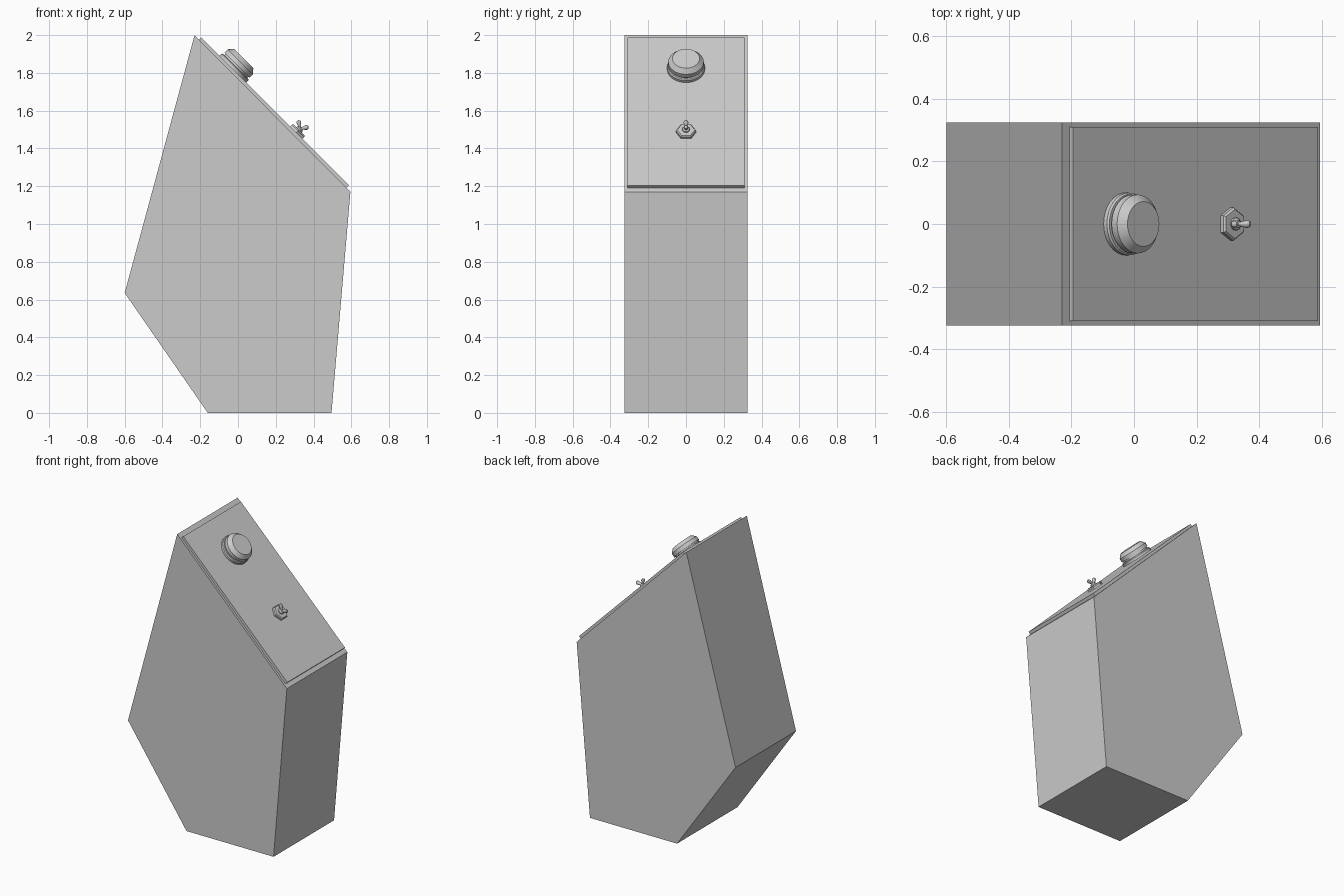
import bpy, bmesh, math
from mathutils import Matrix, Vector

if "Cube" in bpy.data.objects:
    bpy.data.objects.remove(bpy.data.objects["Cube"])

PLANE = 1.793  # outer face of the sloped panel: x + z = PLANE


def finish(bm, name, smooth=False):
    bmesh.ops.recalc_face_normals(bm, faces=bm.faces[:])
    me = bpy.data.meshes.new(name)
    bm.to_mesh(me)
    bm.free()
    ob = bpy.data.objects.new(name, me)
    bpy.context.collection.objects.link(ob)
    if smooth:
        bpy.ops.object.select_all(action='DESELECT')
        ob.select_set(True)
        bpy.context.view_layer.objects.active = ob
        bpy.ops.object.shade_smooth_by_angle(angle=math.radians(30))
    return ob


def prism(name, pts, half):
    bm = bmesh.new()
    face = bm.faces.new([bm.verts.new((x, -half, z)) for x, z in pts])
    ext = bmesh.ops.extrude_face_region(bm, geom=[face])
    vs = [g for g in ext['geom'] if isinstance(g, bmesh.types.BMVert)]
    bmesh.ops.translate(bm, verts=vs, vec=(0, 2 * half, 0))
    return finish(bm, name)


def lathe(name, profile, sides, x, z, angle, smooth=True, turn=0.0):
    """Revolve (radius, height) rings; axis tilts from vertical towards +x."""
    mat = (Matrix.Translation((x, 0, z)) @ Matrix.Rotation(math.radians(angle), 4, 'Y')
           @ Matrix.Rotation(turn, 4, 'Z'))
    bm = bmesh.new()
    rings = []
    for r, h in profile:
        rings.append([bm.verts.new(mat @ Vector((r * math.cos(2 * math.pi * i / sides),
                                                 r * math.sin(2 * math.pi * i / sides), h)))
                      for i in range(sides)])
    for a, b in zip(rings, rings[1:]):
        for i in range(sides):
            j = (i + 1) % sides
            bm.faces.new((a[i], a[j], b[j], b[i]))
    bm.faces.new(rings[0])
    bm.faces.new(rings[-1])
    return finish(bm, name, smooth)


# five-sided cabinet body
prism("cabinet", [(-0.23, 2.0), (0.595, 1.17), (0.495, 0), (-0.16, 0), (-0.6, 0.635)], 0.325)

# thin panel lying on the sloped face
t = 0.016
prism("control_panel", [(-0.195, PLANE + 0.195), (0.588, PLANE - 0.588),
                        (0.588 - t, PLANE - 0.588 - t), (-0.195 - t, PLANE + 0.195 - t)], 0.31)

# round push button with a collar and a bevelled cap
bx = -0.0265
lathe("button", [(0.1, -0.01), (0.1, 0.015), (0.095, 0.021), (0.086, 0.021), (0.086, 0.03),
                 (0.094, 0.03), (0.094, 0.055), (0.072, 0.08)], 32, bx, PLANE - bx, 45)

# hex nut and threaded collar of the switch
sx = 0.309
lathe("switch_nut", [(0.053, -0.01), (0.053, 0.013), (0.047, 0.02)], 6, sx, PLANE - sx, 45,
      smooth=False, turn=math.pi / 2)
lathe("switch_collar", [(0.02, 0.01), (0.02, 0.027), (0.012, 0.034)], 16, sx, PLANE - sx, 45)

# two prongs spreading from the collar
jx, jz = sx + 0.02, PLANE - sx + 0.02
prong = [(0.007, -0.006), (0.007, 0.012), (0.012, 0.03), (0.0125, 0.036), (0.009, 0.043), (0.003, 0.046)]
for name, ang in (("upper_prong", -12), ("lower_prong", 78 + 24 - 0)):
    # mirrored about the 45 degree panel normal
    ang = -12 if name == "upper_prong" else 90 - 12
    lathe(name, prong, 12, jx, jz, ang)
